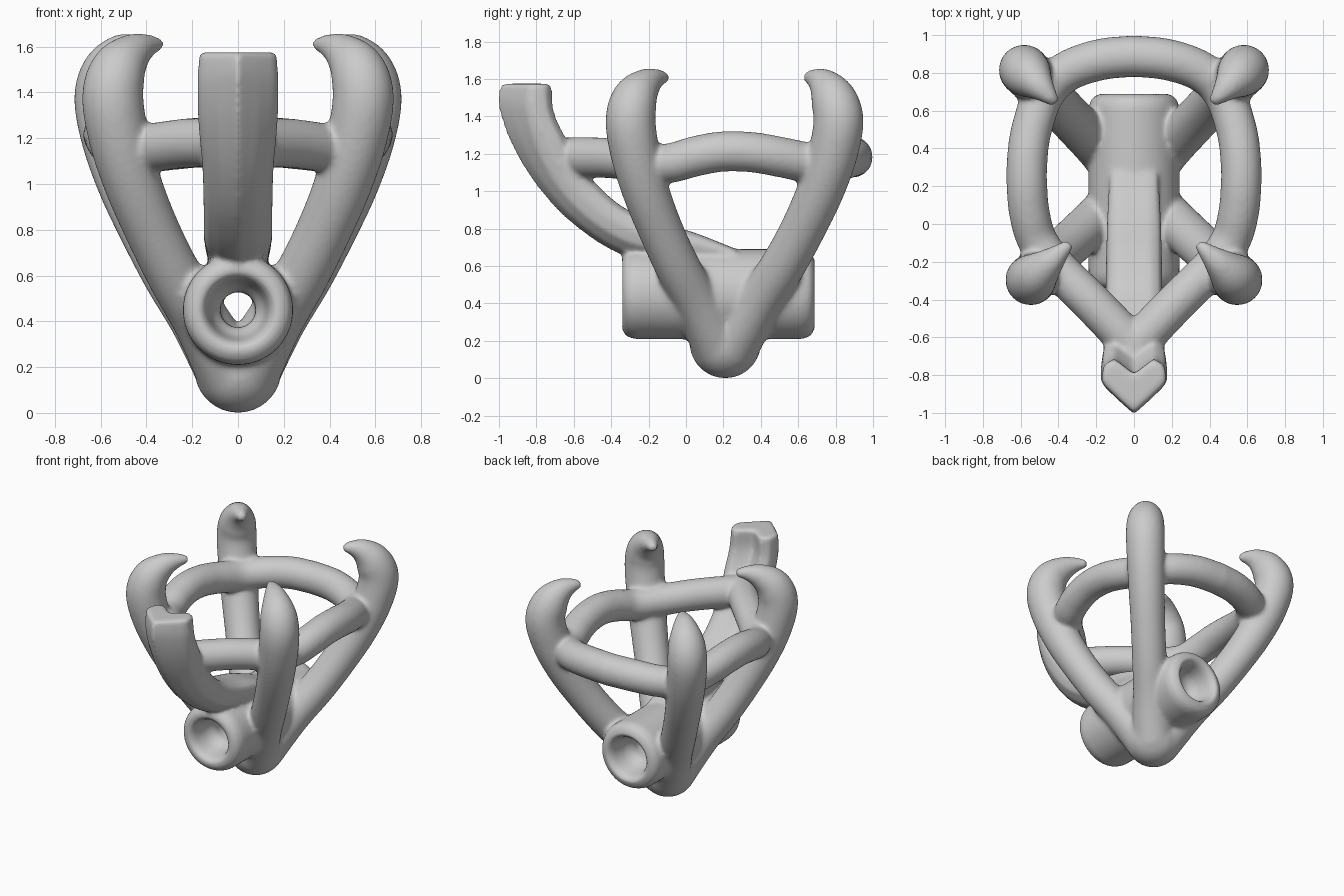
import bpy, bmesh, math
from mathutils import Vector

if "Cube" in bpy.data.objects:
    bpy.data.objects.remove(bpy.data.objects["Cube"])

parts = []


def finish(name, bm):
    bmesh.ops.recalc_face_normals(bm, faces=bm.faces[:])
    me = bpy.data.meshes.new(name)
    bm.to_mesh(me)
    bm.free()
    ob = bpy.data.objects.new(name, me)
    bpy.context.collection.objects.link(ob)
    parts.append(ob)
    return ob


def loft(name, rings, closed=False):
    """Skin a list of equal-length point loops."""
    bm = bmesh.new()
    loops = [[bm.verts.new(p) for p in r] for r in rings]
    n = len(loops[0])
    pairs = list(zip(loops, loops[1:])) + ([(loops[-1], loops[0])] if closed else [])
    for a, b in pairs:
        for i in range(n):
            j = (i + 1) % n
            bm.faces.new((a[i], a[j], b[j], b[i]))
    if not closed:
        bm.faces.new(loops[0])
        bm.faces.new(loops[-1])
    return finish(name, bm)


def spline(pts, steps=6):
    """Catmull-Rom through tuples of any length."""
    ext = [[2 * a - b for a, b in zip(pts[0], pts[1])]] + list(pts)
    ext.append([2 * a - b for a, b in zip(pts[-1], pts[-2])])
    out = []
    for k in range(1, len(ext) - 2):
        for s in range(steps):
            t = s / steps
            out.append([0.5 * (2 * b + (c - a) * t + (2 * a - 5 * b + 4 * c - d) * t * t
                               + (3 * b - a - 3 * c + d) * t ** 3)
                        for a, b, c, d in zip(*ext[k - 1:k + 3])])
    out.append(list(pts[-1]))
    return out


def tube(name, pts, side=None, seg=28):
    """Sweep a circle along (x, y, z, radius) points; side fixes the frame."""
    path = spline(pts)
    pos = [Vector(p[:3]) for p in path]
    rings = []
    for i, p in enumerate(pos):
        t = (pos[min(i + 1, len(pos) - 1)] - pos[max(i - 1, 0)]).normalized()
        u = (side - t * side.dot(t)).normalized()
        v = t.cross(u)
        r = path[i][3]
        rings.append([p + (u * math.cos(a) + v * math.sin(a)) * r
                      for a in (2 * math.pi * k / seg for k in range(seg))])
    return loft(name, rings)


# four hooked prongs: (offset, z, radius)
prong = [(0.03, 0.17, 0.15), (0.17, 0.40, 0.125), (0.295, 0.60, 0.12), (0.40, 0.80, 0.12),
         (0.488, 1.00, 0.126), (0.553, 1.20, 0.132), (0.582, 1.38, 0.134), (0.553, 1.50, 0.122),
         (0.485, 1.575, 0.085), (0.415, 1.605, 0.05), (0.36, 1.608, 0.026)]
for sx in (-1, 1):
    for name, sy, kx, ky, tip in (("front_prong", -1, 0.94, 0.87, 0), ("back_prong", 1, 1.0, 1.04, 0.055)):
        pts = []
        for o, z, r in prong:
            o += tip * max(0, (0.553 - o) / 0.2) * (z > 1.45)
            pts.append((sx * o * kx, 0.21 + sy * o * ky, z, r))
        tube(name, pts, Vector((sx, -sy, 0)))

# rounded foot where the prongs meet
bm = bmesh.new()
bmesh.ops.create_uvsphere(bm, u_segments=32, v_segments=20, radius=0.192)
bmesh.ops.translate(bm, verts=bm.verts[:], vec=(0, 0.21, 0.192))
finish("foot", bm)

# arched ring, pointed at the front, built as two halves
half = [(-0.04, -0.69, 1.18, 0.11), (0.22, -0.42, 1.178, 0.108), (0.40, -0.24, 1.155, 0.106),
        (0.51, -0.09, 1.15, 0.106), (0.552, 0.05, 1.187, 0.108), (0.567, 0.20, 1.213, 0.108),
        (0.564, 0.36, 1.208, 0.108), (0.54, 0.51, 1.182, 0.108), (0.475, 0.69, 1.148, 0.108),
        (0.36, 0.805, 1.16, 0.108), (0.18, 0.87, 1.18, 0.11), (-0.02, 0.89, 1.183, 0.11)]
for s in (-1, 1):
    tube("ring_half", [(s * x, y, z, r) for x, y, z, r in half], Vector((0, 0, 1)))

# lower socket: lathe with a stepped bore, flared at both ends
R, y0, y1 = 0.241, -0.346, 0.691
prof = [(y0 + 0.07, R), (y0 + 0.025, R - 0.016), (y0 + 0.005, R - 0.05), (y0, R - 0.075),
        (y0 + 0.03, 0.14), (y0 + 0.14, 0.115), (y0 + 0.2, 0.078)]
mid = (y0 + y1) / 2
prof += [(2 * mid - y, r) for y, r in reversed(prof)]
seg = 48
loft("socket", [[(r * math.cos(a), y, 0.45 + r * math.sin(a)) for y, r in prof]
                for a in (2 * math.pi * k / seg for k in range(seg))], closed=True)

# front thumb: (outer y,z, inner y,z, half width, groove, keel)
stations = [(-0.995, 1.575, -0.715, 1.575, 0.172, 0.28, 0.27),
            (-1.005, 1.46, -0.70, 1.42, 0.178, 0.28, 0.26),
            (-0.94, 1.26, -0.63, 1.27, 0.175, 0.2, 0.2), (-0.80, 1.03, -0.54, 1.11, 0.158, 0.05, 0.14),
            (-0.60, 0.82, -0.36, 0.93, 0.152, 0, 0.1), (-0.33, 0.655, -0.17, 0.84, 0.15, 0, 0.1),
            (0.0, 0.62, 0.04, 0.78, 0.145, 0, 0.1), (0.25, 0.61, 0.27, 0.69, 0.13, 0, 0.1)]
rings = []
for oy, oz, iy, iz, w, n, k in spline(stations, 5):
    side = [(0.5 * w, k), (0.9 * w, 0.23 + k), (w, 0.62), (0.92 * w, 0.88), (0.6 * w, 1.0)]
    sec = [(0, 0)] + side + [(0, 1 - n)] + [(-x, t) for x, t in reversed(side)]
    rings.append([(x, oy + (iy - oy) * t, oz + (iz - oz) * t) for x, t in sec])
loft("thumb", rings)

# fuse everything into one filleted body
for ob in bpy.context.scene.objects:
    ob.select_set(ob in parts)
body = parts[0]
bpy.context.view_layer.objects.active = body
bpy.ops.object.join()
body.name = "claw_holder_body"
rm = body.modifiers.new("fuse", 'REMESH')
rm.mode = 'VOXEL'
rm.voxel_size = 0.0135
rm.use_smooth_shade = True
sm = body.modifiers.new("fillet", 'SMOOTH')
sm.factor = 0.5
sm.iterations = 12
